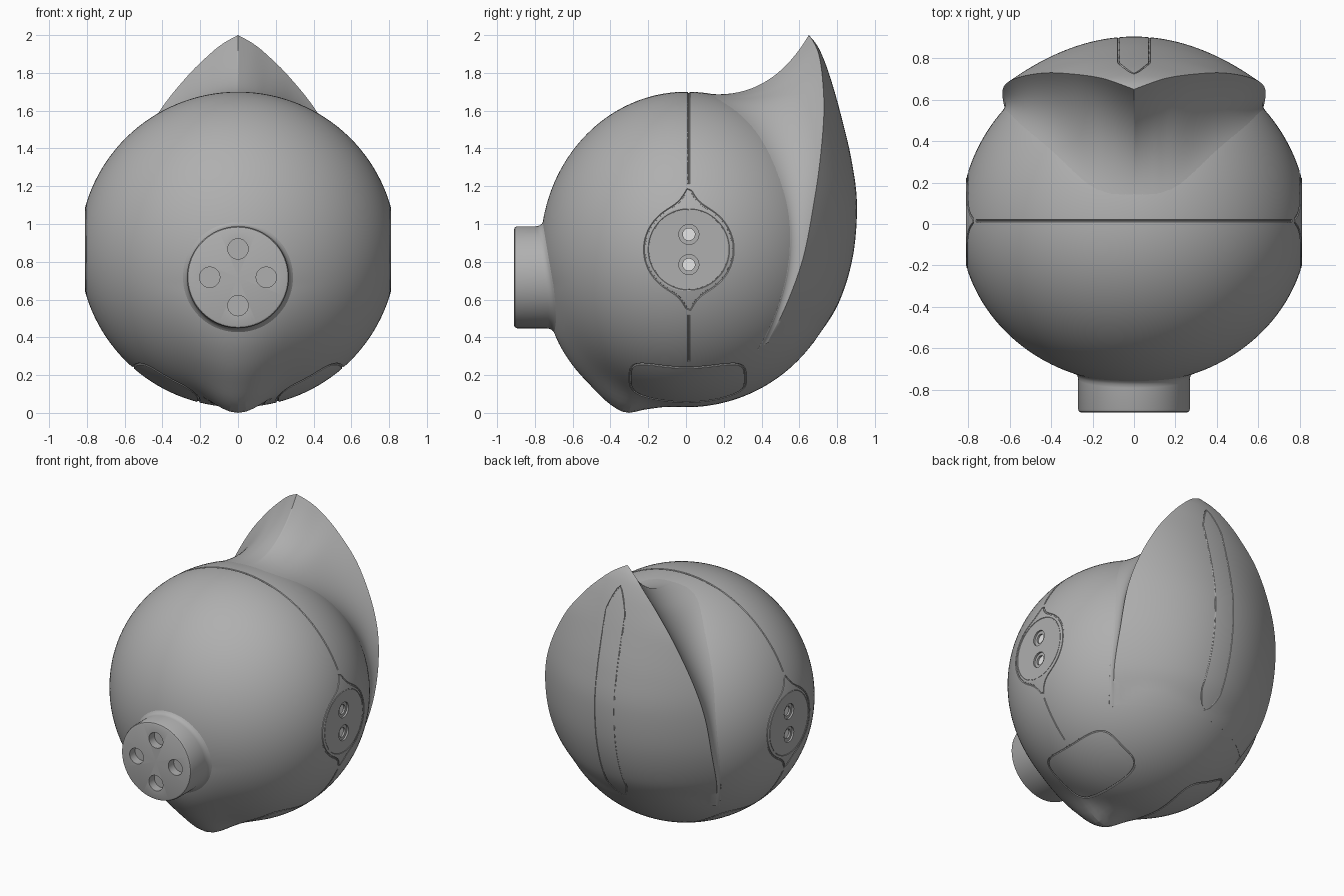
import bpy, bmesh
from math import sin, cos, pi, radians, degrees, atan2, exp
from mathutils import Vector, Matrix
from mathutils.bvhtree import BVHTree

if "Cube" in bpy.data.objects:
    bpy.data.objects.remove(bpy.data.objects["Cube"])

CENTRE = Vector((0, 0, 0.865))
SEAM_Y = 0.015
FACE_X = 0.81

def material(name, value):
    m = bpy.data.materials.new(name)
    m.use_nodes = True
    m.diffuse_color = (value, value, value, 1)
    m.node_tree.nodes["Principled BSDF"].inputs["Base Color"].default_value = m.diffuse_color
    return m

grey = material("plain grey", 0.43)
white = material("white", 0.95)

def add_object(name, bm, mat=None):
    bmesh.ops.recalc_face_normals(bm, faces=bm.faces)
    me = bpy.data.meshes.new(name)
    bm.to_mesh(me)
    bm.free()
    ob = bpy.data.objects.new(name, me)
    bpy.context.collection.objects.link(ob)
    if mat:
        me.materials.append(mat)
    return ob

def smooth(ob, angle):
    bpy.ops.object.select_all(action='DESELECT')
    ob.select_set(True)
    bpy.context.view_layer.objects.active = ob
    bpy.ops.object.shade_smooth_by_angle(angle=radians(angle))

def baked(ob):
    deps = bpy.context.evaluated_depsgraph_get()
    return bpy.data.meshes.new_from_object(ob.evaluated_get(deps))

def cut(target, cutter):
    """Subtract the cutter, bake the result and drop the cutter."""
    mod = target.modifiers.new("cut", 'BOOLEAN')
    mod.operation, mod.solver, mod.object = 'DIFFERENCE', 'EXACT', cutter
    me = baked(target)
    target.modifiers.clear()
    target.data = me
    bpy.data.objects.remove(cutter)

def spline(rows, steps):
    """Smooth curve through rows of equal length."""
    out = []
    for i in range(len(rows) - 1):
        a, b, c, d = (rows[max(0, min(len(rows) - 1, i + k))] for k in (-1, 0, 1, 2))
        for t in (s / steps for s in range(steps)):
            out.append([0.5 * (2 * q + (r - p) * t + (2 * p - 5 * q + 4 * r - u) * t * t
                               + (3 * q - p - 3 * r + u) * t ** 3)
                        for p, q, r, u in zip(a, b, c, d)])
    return out + [list(rows[-1])]

def ball_level(d):
    """1 on the ball, less inside, for an offset from the centre."""
    return Vector((d.x / 0.84, d.y / (0.77 if d.y < 0 else 0.835), d.z / 0.835)).length

def groove(target, tree, points, towards, width, closed=True):
    """Engrave a line whose points are cast on to the surface."""
    cu = bpy.data.curves.new("groove", 'CURVE')
    cu.dimensions = '3D'
    cu.bevel_depth, cu.bevel_resolution, cu.use_fill_caps = width, 1, True
    hits = [tree.ray_cast(p, towards or (CENTRE - p).normalized())[0] for p in points]
    hits = [h for h in hits if h]
    sp = cu.splines.new('POLY')
    sp.points.add(len(hits) - 1)
    for q, h in zip(sp.points, hits):
        q.co = (*h, 1)
    sp.use_cyclic_u = closed
    path = bpy.data.objects.new("groove_path", cu)
    bpy.context.collection.objects.link(path)
    bm = bmesh.new()
    bm.from_mesh(baked(path))
    bmesh.ops.remove_doubles(bm, verts=bm.verts, dist=1e-6)
    bpy.data.objects.remove(path)
    cut(target, add_object("groove_cutter", bm))

def cylinder(name, centre, radius, depth, axis, mat=None):
    bm = bmesh.new()
    bmesh.ops.create_cone(bm, cap_ends=True, segments=40, radius1=radius, radius2=radius, depth=depth,
                          matrix=Matrix.Translation(centre) @ Matrix.Rotation(pi / 2, 4, axis))
    return add_object(name, bm, mat)

# Ball with a pointed chin and flat cheeks
chin = spline([(0, 0), (7.5, .007), (14.5, .045), (20, .093), (26, .092), (35, .068),
               (46, .055), (57, .04), (75, 0)], 6)

def chin_height(angle):
    for (a, h), (b, k) in zip(chin, chin[1:]):
        if a <= angle < b:
            return h + (k - h) * (angle - a) / (b - a)
    return 0

bm = bmesh.new()
bmesh.ops.create_uvsphere(bm, u_segments=128, v_segments=84, radius=1)
for v in bm.verts:
    d = Vector((v.co.x, -v.co.z, v.co.y))
    d /= ball_level(d)
    angle = degrees(atan2(-d.y, -d.z))
    spread = 0.1 + 0.0025 * max(0, angle)
    v.co = CENTRE + d + d.normalized() * chin_height(angle) * exp(-(d.x / spread) ** 2)
for side in (1, -1):
    bmesh.ops.bisect_plane(bm, geom=bm.verts[:] + bm.edges[:] + bm.faces[:], dist=1e-5,
                           plane_co=(side * FACE_X, 0, 0), plane_no=(side, 0, 0), clear_outer=True)
bmesh.ops.holes_fill(bm, edges=[e for e in bm.edges if e.is_boundary], sides=0)
ball_tree = BVHTree.FromBMesh(bm)
ball = add_object("ball_body", bm, grey)

ring = [2 * pi * (i + 0.37) / 96 for i in range(96)]
for side in (1, -1):
    # Rounded pad outline underneath
    out = Vector((side * 0.385, 0.01, -0.72)).normalized()
    across = out.cross(Vector((0, side, 0))).normalized()
    path = []
    for a in ring:
        k = (cos(a) ** 4 + sin(a) ** 4) ** -0.25
        path.append(CENTRE + out * 1.2 + Vector((0, 0.305 * k * cos(a), 0)) + across * 0.195 * k * sin(a))
    groove(ball, ball_tree, path, -out, 0.007)
    # Cheek surround drawn out to points at the seam, and the disc outline inside it
    for radius, point, width in ((0.235, 0.1, 0.006), (0.213, 0, 0.003)):
        path = []
        for a in ring:
            r = radius + point * exp(-atan2(abs(cos(a)), abs(sin(a))) / 0.14)
            path.append(Vector((2 * side, SEAM_Y + r * cos(a), CENTRE.z + r * sin(a))))
        groove(ball, ball_tree, path, Vector((-side, 0, 0)), width)
    # Stepped cheek sockets with white pins
    for z in (0.945, 0.785):
        for radius, depth in ((0.053, 0.024), (0.032, 0.08)):
            cut(ball, cylinder("socket", (side * FACE_X, SEAM_Y, z), radius, depth, 'Y'))
        cylinder("cheek_pin", (side * (FACE_X - 0.034), SEAM_Y, z), 0.032, 0.02, 'Y', white)

# Seam between the front and back halves
for start, end in ((24.5, 155.5), (-24.5, -45), (-135, -155.5)):
    arc = [radians(start + (end - start) * i / 60) for i in range(61)]
    groove(ball, ball_tree, [CENTRE + Vector((2 * cos(a), SEAM_Y * 2.4, 2 * sin(a))) for a in arc],
           None, 0.006, False)
smooth(ball, 12)

# Crest: rim x y z, valley x y z, back y
crest_rows = [
    (0, .65, 2.0, 0, .14, 1.69, .65), (.08, .68, 1.955, .07, .14, 1.69, .688),
    (.16, .705, 1.89, .14, .15, 1.69, .722), (.275, .722, 1.775, .24, .2, 1.65, .764),
    (.42, .73, 1.59, .4, .35, 1.5, .817), (.55, .71, 1.34, .53, .46, 1.27, .876),
    (.62, .675, 1.1, .6, .53, 1.05, .905), (.635, .62, .82, .62, .53, .82, .882),
    (.61, .53, .57, .58, .46, .57, .803), (.53, .43, .37, .5, .36, .36, .672)]
STEPS = 18
bm = bmesh.new()
for side in (1, -1):
    grid = []
    for row in spline(crest_rows, 8):
        rim, valley = Vector(row[:3]), Vector(row[3:6]) - CENTRE
        valley *= 0.999 / ball_level(valley)
        normal = valley.normalized()
        valley += CENTRE
        run = rim - valley
        bend = valley + (run - normal * run.dot(normal) * 0.87) * 0.7
        line = []
        for t in (i / STEPS for i in range(STEPS)):
            line.append(valley * (1 - t) ** 2 + bend * 2 * t * (1 - t) + rim * t * t)
        for u in (1 - i / STEPS for i in range(STEPS + 1)):
            line.append(Vector((rim.x * u, row[6] + (rim.y - row[6]) * u * u, rim.z)))
        for i, p in enumerate(line):
            level = ball_level(p - CENTRE)
            if i and level < 1.001:
                p = CENTRE + (p - CENTRE) * (1.001 / level)
            line[i] = bm.verts.new((p.x * side, p.y, p.z))
        grid.append(line)
    for a, b in zip(grid, grid[1:]):
        for i in range(2 * STEPS):
            bm.faces.new((a[i], a[i + 1], b[i + 1], b[i]))
bmesh.ops.remove_doubles(bm, verts=bm.verts, dist=1e-5)
hub = bm.verts.new(CENTRE)
for e in [e for e in bm.edges if e.is_boundary]:
    bm.faces.new((*e.verts, hub))
crest_tree = BVHTree.FromBMesh(bm)
crest = add_object("crest", bm, grey)

# Leaf-shaped strip outline down the back
LOW, HIGH = 0.41, 1.88
half = []
for i in range(71):
    z = LOW + (HIGH - LOW) * i / 70
    taper = min(1, max(0, (HIGH - z) / 0.16) ** 0.7) * min(1, max(0, (z - LOW) / 0.1) ** 0.5)
    half.append((0.075 * taper, z))
outline = half + [(-x, z) for x, z in half[-2:0:-1]]
groove(crest, crest_tree, [Vector((x, 3, z)) for x, z in outline], Vector((0, -1, 0)), 0.005)
smooth(crest, 60)

# Round nozzle with four sockets; points behind the front half are measured from the ball
NOZZLE_Z = 0.718
profile = [(0, -.91), (.255, -.91), (.265, -.906), (.27, -.895), (.27, -.03), (.274, -.014),
           (.283, -.004), (.3, .004), (.3, .08), (0, .08)]
bm = bmesh.new()
verts = [bm.verts.new((r, y, NOZZLE_Z)) for r, y in profile]
edges = [bm.edges.new(pair) for pair in zip(verts, verts[1:])]
bmesh.ops.spin(bm, geom=verts + edges, cent=(0, 0, NOZZLE_Z), axis=(0, 1, 0), angle=2 * pi, steps=80)
bmesh.ops.remove_doubles(bm, verts=bm.verts, dist=1e-4)
for v in bm.verts:
    if v.co.y > -0.5:
        v.co.y += ball_tree.ray_cast(Vector((v.co.x, -2, v.co.z)), Vector((0, 1, 0)))[0].y
nozzle = add_object("nozzle", bm, grey)
for a in (i * pi / 2 for i in range(4)):
    centre = (0.15 * cos(a), -0.91, NOZZLE_Z + 0.15 * sin(a))
    cut(nozzle, cylinder("socket", centre, 0.054, 0.12, 'X'))
smooth(nozzle, 40)
